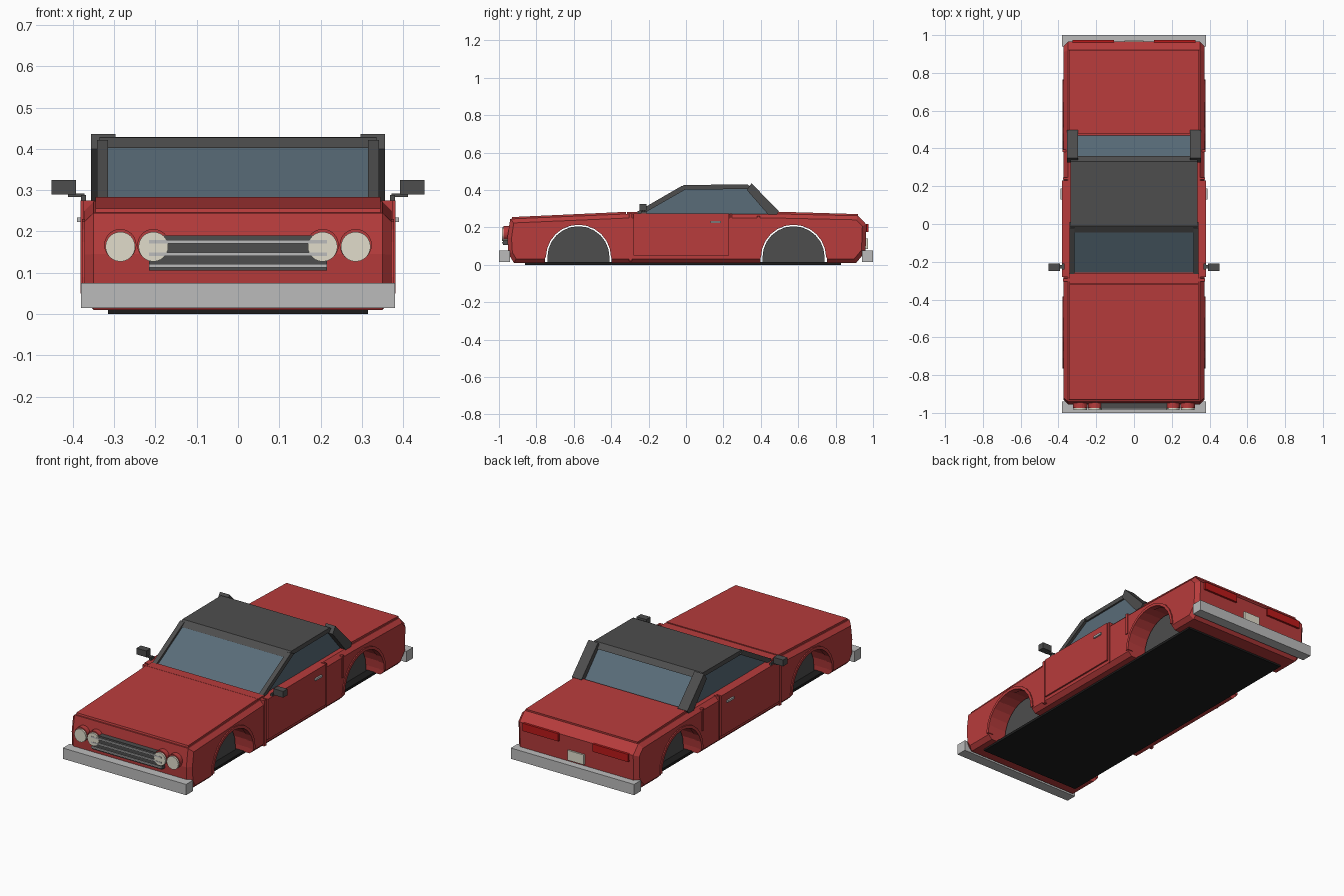
import bpy, bmesh, math
from mathutils import Matrix

if "Cube" in bpy.data.objects:
    bpy.data.objects.remove(bpy.data.objects["Cube"])

def mat(name, r, g, b):
    m = bpy.data.materials.new(name)
    m.diffuse_color = (r, g, b, 1)
    m.use_nodes = True
    m.node_tree.nodes["Principled BSDF"].inputs["Base Color"].default_value = m.diffuse_color
    return m

RED = mat("red_paint", 0.48, 0.045, 0.045)
DARK = mat("dark_trim", 0.075, 0.075, 0.075)
BLACK = mat("underside_black", 0.012, 0.012, 0.012)
GLASS = mat("tinted_glass", 0.10, 0.15, 0.19)
CHROME = mat("bright_metal", 0.5, 0.5, 0.5)
LAMP = mat("lamp_cream", 0.75, 0.72, 0.6)
TAIL = mat("tail_red", 0.5, 0.01, 0.01)

def finish(bm, name, m):
    bmesh.ops.recalc_face_normals(bm, faces=bm.faces)
    me = bpy.data.meshes.new(name)
    bm.to_mesh(me)
    bm.free()
    ob = bpy.data.objects.new(name, me)
    bpy.context.collection.objects.link(ob)
    if m:
        me.materials.append(m)
    return ob

def prism(name, pts, x0, x1, m, chamfer=0):
    """Side profile (y, z) extruded from x0 to x1, optionally chamfering the side caps."""
    bm = bmesh.new()
    a = [bm.verts.new((x0, y, z)) for y, z in pts]
    b = [bm.verts.new((x1, y, z)) for y, z in pts]
    caps = [bm.faces.new(a), bm.faces.new(b[::-1])]
    n = len(pts)
    for i in range(n):
        j = (i + 1) % n
        bm.faces.new((a[j], a[i], b[i], b[j]))
    bmesh.ops.recalc_face_normals(bm, faces=bm.faces)
    if chamfer:
        edges = [e for f in caps for e in f.edges]
        bmesh.ops.bevel(bm, geom=edges, offset=chamfer, segments=1, affect='EDGES')
    return finish(bm, name, m)

def box(name, x0, x1, y0, y1, z0, z1, m):
    return prism(name, [(y0, z0), (y1, z0), (y1, z1), (y0, z1)], x0, x1, m)

def cyl(name, loc, r, depth, axis, m, n=24):
    bm = bmesh.new()
    rot = Matrix.Rotation(math.pi / 2, 4, axis)
    bmesh.ops.create_cone(bm, cap_ends=True, segments=n, radius1=r, radius2=r,
                          depth=depth, matrix=Matrix.Translation(loc) @ rot)
    return finish(bm, name, m)

def arc(cy, cz, r, a0, a1, n):
    return [(cy + r * math.cos(a0 + (a1 - a0) * i / n),
             cz + r * math.sin(a0 + (a1 - a0) * i / n)) for i in range(n + 1)]

# Main body with chamfered sides
body = prism("body", [(-0.92, 0.01), (-0.95, 0.06), (-0.955, 0.145), (-0.94, 0.245),
                      (-0.31, 0.272), (0.48, 0.272), (0.92, 0.262), (0.965, 0.215),
                      (0.96, 0.07), (0.91, 0.01)], -0.372, 0.372, RED, 0.022)

# Wheel openings cut through the body, with dark inner wells and raised lips
for tag, cy in (("front", -0.575), ("rear", 0.575)):
    opening = arc(cy, 0.04, 0.178, 0, math.pi, 12)
    cutter = prism(tag + "_arch_cutter", opening + [(cy - 0.178, -0.1), (cy + 0.178, -0.1)],
                   -0.6, 0.6, None)
    cutter.hide_render = True
    cutter.hide_viewport = True
    mod = body.modifiers.new(tag + "_arch", 'BOOLEAN')
    mod.operation = 'DIFFERENCE'
    mod.solver = 'EXACT'
    mod.object = cutter
    well = arc(cy, 0.04, 0.166, 0, math.pi, 12) + [(cy - 0.166, 0.008), (cy + 0.166, 0.008)]
    prism(tag + "_wheel_well", well, -0.27, 0.27, DARK)
    for s in (-1, 1):
        lip = arc(cy, 0.04, 0.19, 0, math.pi, 12) + arc(cy, 0.04, 0.174, math.pi, 0, 12)
        prism(tag + "_arch_lip", lip, s * 0.345, s * 0.378, RED)

# Floor, hood and boot panels
box("floor_plate", -0.315, 0.315, -0.86, 0.83, 0.0, 0.014, BLACK)
prism("hood_panel", [(-0.935, 0.235), (-0.93, 0.255), (-0.32, 0.283), (-0.32, 0.26)],
      -0.345, 0.345, RED)
box("windscreen_cowl", -0.345, 0.345, -0.315, -0.26, 0.25, 0.281, RED)
prism("boot_panel", [(0.48, 0.26), (0.48, 0.284), (0.92, 0.271), (0.92, 0.25)],
      -0.345, 0.345, RED)

# Cabin glass and roof
prism("cabin_glass", [(-0.27, 0.265), (-0.02, 0.41), (0.34, 0.41), (0.475, 0.265)],
      -0.325, 0.325, GLASS)
prism("roof", [(-0.045, 0.402), (-0.01, 0.427), (0.33, 0.429), (0.36, 0.405)],
      -0.335, 0.335, DARK)

for s in (-1, 1):
    # Pillars
    prism("windscreen_pillar", [(-0.285, 0.27), (-0.022, 0.422), (0.01, 0.41), (-0.235, 0.27)],
          s * 0.315, s * 0.341, DARK)
    prism("rear_pillar", [(0.325, 0.4), (0.35, 0.436), (0.497, 0.285), (0.485, 0.268),
                          (0.44, 0.268)], s * 0.297, s * 0.356, DARK)
    # Door, its shut lines, handle and side vent
    box("door", s * 0.35, s * 0.381, -0.28, 0.23, 0.05, 0.275, RED)
    box("fender_edge", s * 0.345, s * 0.376, -0.305, -0.288, 0.02, 0.275, RED)
    box("quarter_edge", s * 0.345, s * 0.376, 0.236, 0.245, 0.03, 0.275, RED)
    box("door_handle", s * 0.375, s * 0.39, 0.13, 0.187, 0.223, 0.234, CHROME)
    box("side_vent", s * 0.36, s * 0.378, 0.38, 0.395, 0.14, 0.262, RED)
    # Door mirror
    box("mirror_stem", s * 0.372, s * 0.412, -0.235, -0.218, 0.283, 0.292, DARK)
    box("mirror_foot", s * 0.368, s * 0.38, -0.24, -0.21, 0.265, 0.288, DARK)
    box("mirror_head", s * 0.392, s * 0.452, -0.248, -0.21, 0.29, 0.325, DARK)
    # Twin headlights with painted rims
    for x in (0.205, 0.285):
        cyl("headlight_rim", (s * x, -0.957, 0.167), 0.039, 0.035, 'X', RED)
        cyl("headlight", (s * x, -0.962, 0.163), 0.036, 0.044, 'X', LAMP)
    # Tail lights
    box("tail_light", s * 0.105, s * 0.325, 0.94, 0.975, 0.175, 0.218, TAIL)

# Grille with bright bars
box("grille", -0.216, 0.216, -0.978, -0.93, 0.105, 0.19, DARK)
for z in (0.117, 0.145, 0.175):
    box("grille_bar", -0.216, 0.216, -0.985, -0.97, z - 0.004, z + 0.004, CHROME)

# Bumpers and blank rear plate
box("front_bumper", -0.38, 0.38, -1.0, -0.94, 0.015, 0.075, CHROME)
box("rear_bumper", -0.38, 0.38, 0.94, 1.0, 0.015, 0.075, CHROME)
box("rear_plate", -0.05, 0.05, 0.95, 0.972, 0.085, 0.14, LAMP)
